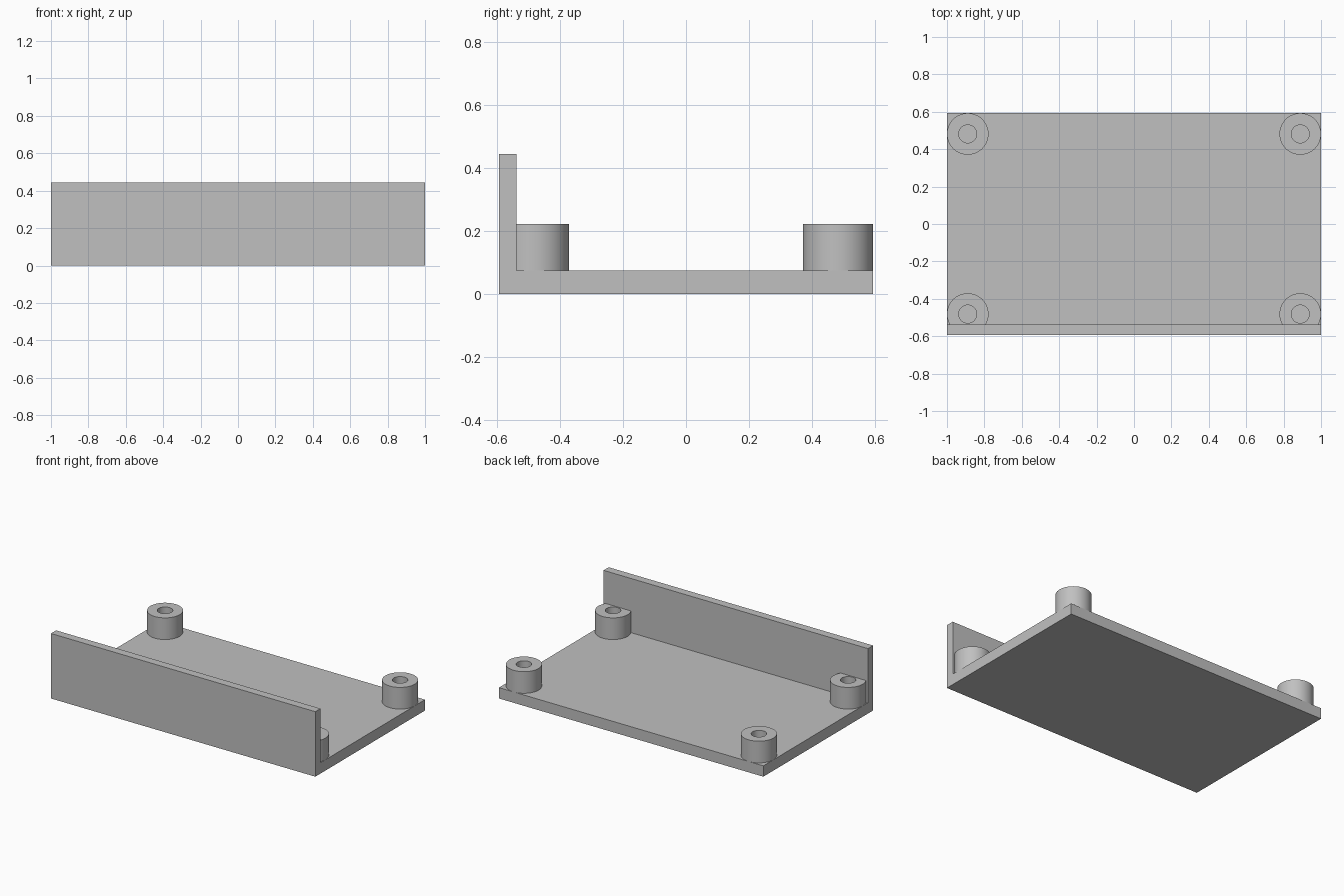
import bpy, bmesh, math
from mathutils import Vector

cube = bpy.data.objects.get("Cube")
if cube:
    bpy.data.objects.remove(cube, do_unlink=True)

U = 2 / 54                      # one design unit
HALF_W, HALF_D = 27 * U, 16 * U
FLOOR, WALL_TOP, POST_TOP = 2 * U, 12 * U, 6 * U
WALL_IN = -HALF_D + 1.5 * U     # inner face of the wall
R_OUT, R_HOLE, SIDES = 3 * U, 1.3 * U, 64

grey = bpy.data.materials.new("plain grey")
grey.use_nodes = True
colour = (0.53, 0.53, 0.53, 1)
grey.diffuse_color = colour
grey.node_tree.nodes["Principled BSDF"].inputs["Base Color"].default_value = colour


def add_object(name, bm):
    bmesh.ops.recalc_face_normals(bm, faces=bm.faces)
    mesh = bpy.data.meshes.new(name)
    bm.to_mesh(mesh)
    bm.free()
    mesh.materials.append(grey)
    obj = bpy.data.objects.new(name, mesh)
    bpy.context.collection.objects.link(obj)
    return obj


# Base plate and front wall: one L-shaped profile swept across the width
bm = bmesh.new()
profile = [(-HALF_D, 0), (HALF_D, 0), (HALF_D, FLOOR),
           (WALL_IN, FLOOR), (WALL_IN, WALL_TOP), (-HALF_D, WALL_TOP)]
face = bm.faces.new([bm.verts.new((-HALF_W, y, z)) for y, z in profile])
swept = bmesh.ops.extrude_face_region(bm, geom=[face], use_keep_orig=True)
bmesh.ops.translate(bm, vec=(2 * HALF_W, 0, 0),
                    verts=[v for v in swept["geom"] if isinstance(v, bmesh.types.BMVert)])
add_object("base_with_front_wall", bm)


# Hollow corner post, open below where it meets the plate
def add_post(name, x, y):
    bm = bmesh.new()
    rings = []
    for radius, z in ((R_OUT, FLOOR), (R_OUT, POST_TOP), (R_HOLE, POST_TOP), (R_HOLE, FLOOR)):
        rings.append([bm.verts.new((x + radius * math.cos(a), y + radius * math.sin(a), z))
                      for a in (math.tau * i / SIDES for i in range(SIDES))])
    for low, high in zip(rings, rings[1:]):
        for i in range(SIDES):
            j = (i + 1) % SIDES
            bm.faces.new((low[i], low[j], high[j], high[i]))
    # Recalculate while whole, then trim whatever runs into the wall
    bmesh.ops.recalc_face_normals(bm, faces=bm.faces)
    bmesh.ops.bisect_plane(bm, geom=bm.verts[:] + bm.edges[:] + bm.faces[:],
                           plane_co=Vector((0, WALL_IN, 0)), plane_no=Vector((0, -1, 0)),
                           clear_outer=True)
    obj = add_object(name, bm)
    bpy.ops.object.select_all(action='DESELECT')
    obj.select_set(True)
    bpy.context.view_layer.objects.active = obj
    bpy.ops.object.shade_smooth_by_angle(angle=math.radians(30))


for side, sx in (("left", 1), ("right", -1)):
    for end, sy in (("front", -1), ("back", 1)):
        add_post(f"{end}_{side}_post", sx * (HALF_W - R_OUT), sy * (HALF_D - R_OUT))
